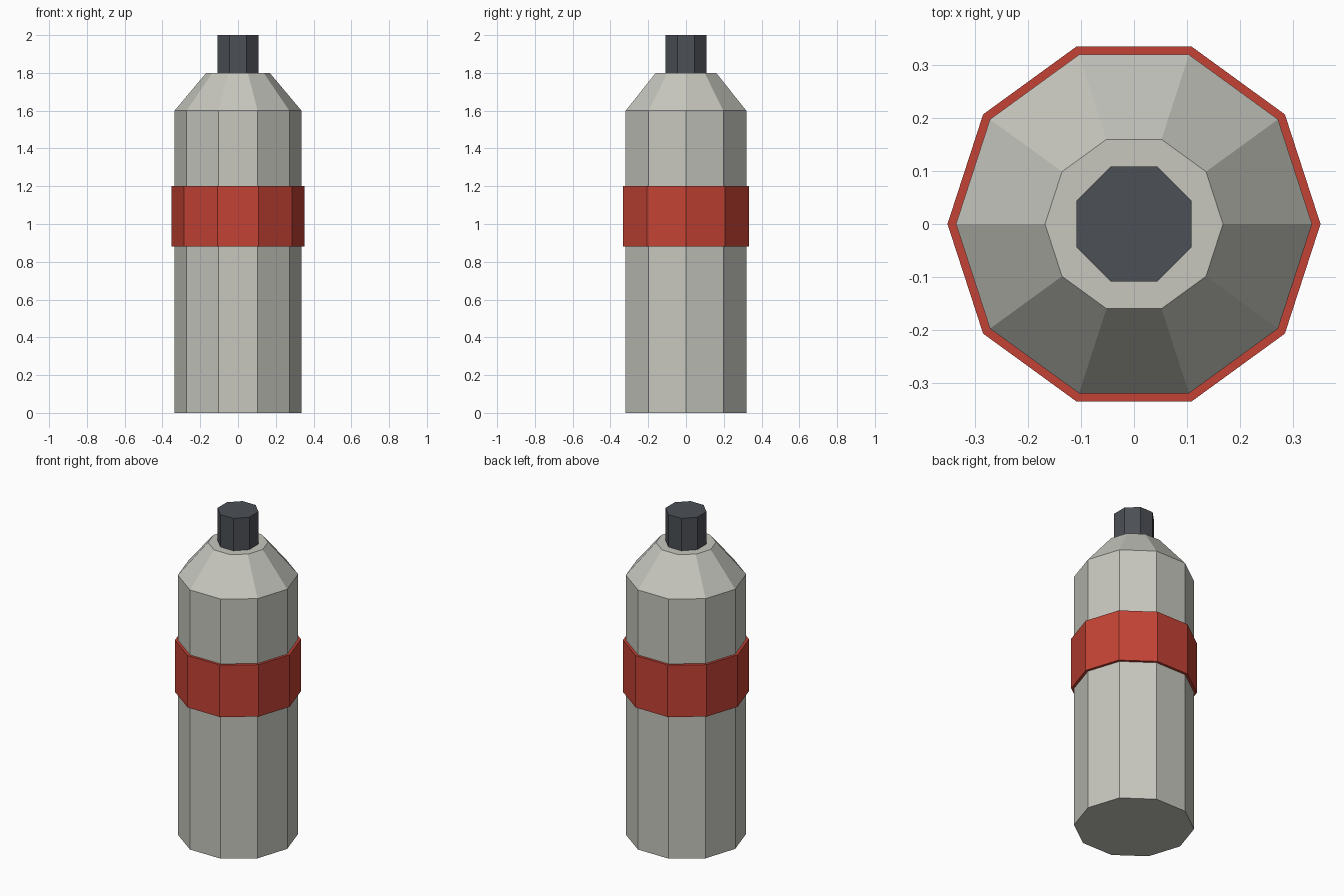
import bpy, bmesh
from math import cos, sin, tau

cube = bpy.data.objects.get("Cube")
if cube:
    bpy.data.objects.remove(cube, do_unlink=True)


def material(name, rgb):
    mat = bpy.data.materials.new(name)
    mat.use_nodes = True
    mat.diffuse_color = (*rgb, 1)
    mat.node_tree.nodes["Principled BSDF"].inputs["Base Color"].default_value = (*rgb, 1)
    return mat


def lathe(name, profile, sides, mat, turn=0.0, closed=False):
    """Spin (radius, z) points into a flat-sided solid; closed makes a ring."""
    bm = bmesh.new()
    rings = []
    for r, z in profile:
        angles = [tau * (i + turn) / sides for i in range(sides)]
        rings.append([bm.verts.new((r * cos(a), r * sin(a), z)) for a in angles])
    pairs = list(zip(rings, rings[1:]))
    if closed:
        pairs.append((rings[-1], rings[0]))
    else:
        bm.faces.new(rings[0][::-1])
        bm.faces.new(rings[-1])
    for low, high in pairs:
        for i in range(sides):
            j = (i + 1) % sides
            bm.faces.new((low[i], low[j], high[j], high[i]))
    bmesh.ops.recalc_face_normals(bm, faces=bm.faces)
    mesh = bpy.data.meshes.new(name)
    bm.to_mesh(mesh)
    bm.free()
    mesh.materials.append(mat)
    obj = bpy.data.objects.new(name, mesh)
    bpy.context.collection.objects.link(obj)
    return obj


grey = material("light warm grey", (0.57, 0.57, 0.52))
red = material("red", (0.55, 0.055, 0.035))
dark = material("dark slate", (0.072, 0.08, 0.092))

# Ten-sided body with sloped shoulder
lathe("bottle_body", [(0.336, 0), (0.336, 1.6), (0.168, 1.8)], 10, grey)

# Raised band around the middle
lathe("band", [(0.33, 0.88), (0.352, 0.88), (0.352, 1.2), (0.33, 1.2)], 10, red, closed=True)

# Octagonal cap with flats facing the axes
lathe("cap", [(0.117, 1.8), (0.117, 2.0)], 8, dark, turn=0.5)
